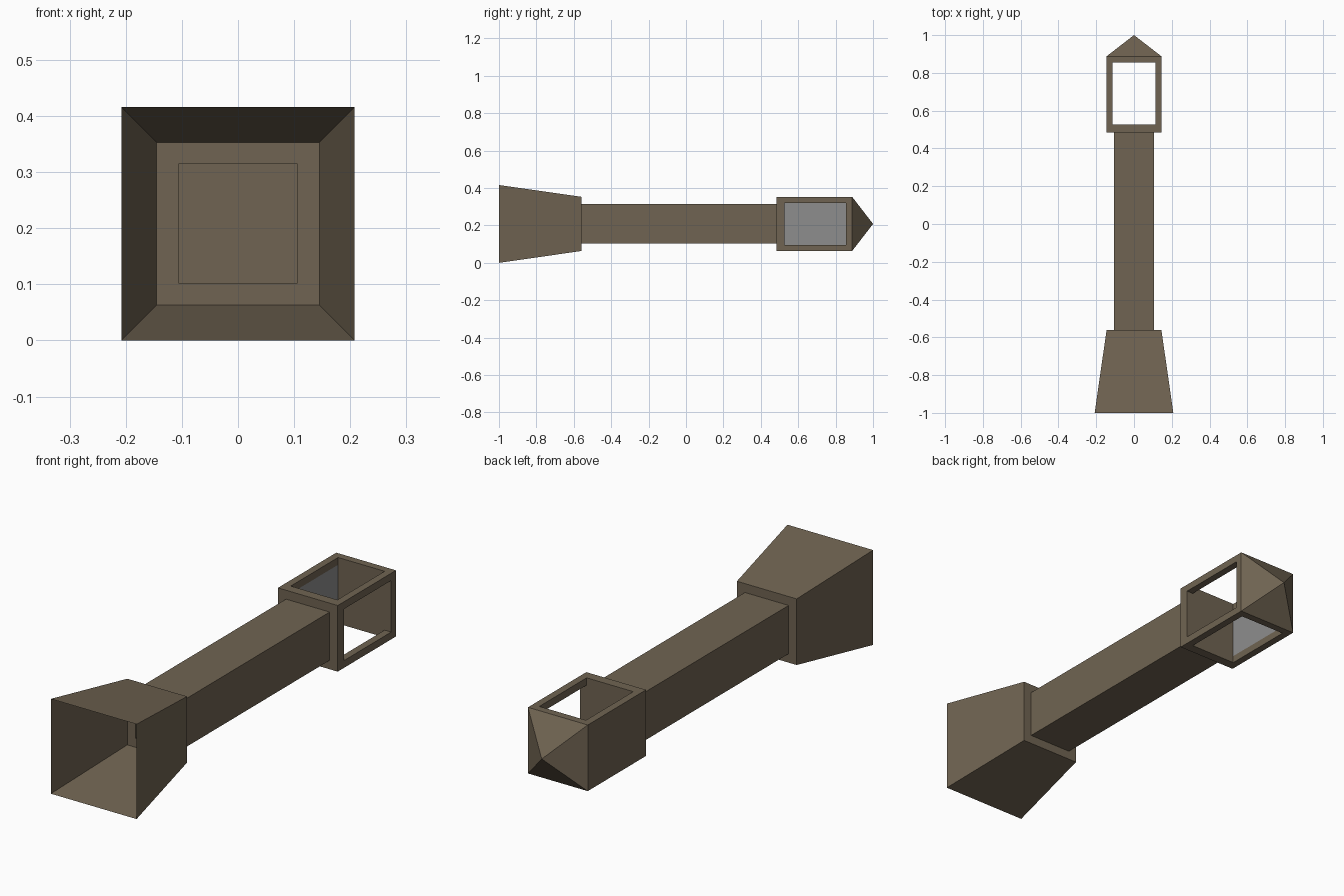
import bpy, bmesh
from mathutils import Vector

if "Cube" in bpy.data.objects:
    bpy.data.objects.remove(bpy.data.objects["Cube"])

CZ = 0.208  # height of the long axis
CORNERS = ((-1, -1), (1, -1), (1, 1), (-1, 1))


def material(name, rgb):
    m = bpy.data.materials.new(name)
    m.diffuse_color = (*rgb, 1)
    m.use_nodes = True
    m.node_tree.nodes["Principled BSDF"].inputs["Base Color"].default_value = m.diffuse_color
    return m


BROWN = material("weathered_brown", (0.162, 0.127, 0.084))
GREY = material("plain_grey", (0.266, 0.266, 0.266))


def finish(bm, name, mats):
    bmesh.ops.remove_doubles(bm, verts=bm.verts, dist=1e-5)
    bmesh.ops.recalc_face_normals(bm, faces=bm.faces)
    me = bpy.data.meshes.new(name)
    bm.to_mesh(me)
    bm.free()
    ob = bpy.data.objects.new(name, me)
    bpy.context.collection.objects.link(ob)
    for m in mats:
        me.materials.append(m)
    return ob


def ring(bm, y, h):
    return [bm.verts.new((sx * h, y, CZ + sz * h)) for sx, sz in CORNERS]


def bridge(bm, a, b):
    return [bm.faces.new((a[i], a[(i + 1) % 4], b[(i + 1) % 4], b[i])) for i in range(4)]


def square_tube(name, profile):
    """Open square shell swept along y through (y, half width) stations."""
    bm = bmesh.new()
    rings = [ring(bm, y, h) for y, h in profile]
    for a, b in zip(rings, rings[1:]):
        bridge(bm, a, b)
    return finish(bm, name, [BROWN])


# Flared hollow foot and hollow shaft
square_tube("flared_base", [(-1, 0.208), (-0.56, 0.145), (-0.56, 0.106)])
square_tube("shaft", [(-0.56, 0.106), (0.484, 0.106)])

# Lantern head: thick walls around a cavity, open at top, bottom and right
Y0, Y1, H = 0.484, 0.888, 0.145      # outer box
C0, C1, C = 0.527, 0.855, 0.113      # cavity
bm = bmesh.new()


def rect(normal, dist, y0, y1, half):
    """Four verts of a rectangle on the side facing the given x/z direction."""
    n = Vector(normal)
    u = n.cross(Vector((0, 1, 0)))
    mid = n * dist + Vector((0, 0, CZ))
    return [bm.verts.new(mid + u * s * half + Vector((0, y, 0)))
            for s, y in ((-1, y0), (1, y0), (1, y1), (-1, y1))]


# Window frames with their reveals
for n in ((1, 0, 0), (0, 0, 1), (0, 0, -1)):
    outer = rect(n, H, Y0, Y1, H)
    hole = rect(n, H, C0, C1, C)
    inner = rect(n, C, C0, C1, C)
    bridge(bm, outer, hole)
    bridge(bm, hole, inner)

# Solid left wall, grey on the inside
bm.faces.new(rect((-1, 0, 0), H, Y0, Y1, H))
bm.faces.new(rect((-1, 0, 0), C, C0, C1, C)).material_index = 1

# Cavity ends, lower collar and pointed cap
for y in (C0, C1):
    bm.faces.new(ring(bm, y, C))
bridge(bm, ring(bm, Y0, 0.106), ring(bm, Y0, H))
cap = ring(bm, Y1, H)
tip = bm.verts.new((0, 1, CZ))
for i in range(4):
    bm.faces.new((cap[i], cap[(i + 1) % 4], tip))
finish(bm, "lantern_head", [BROWN, GREY])
